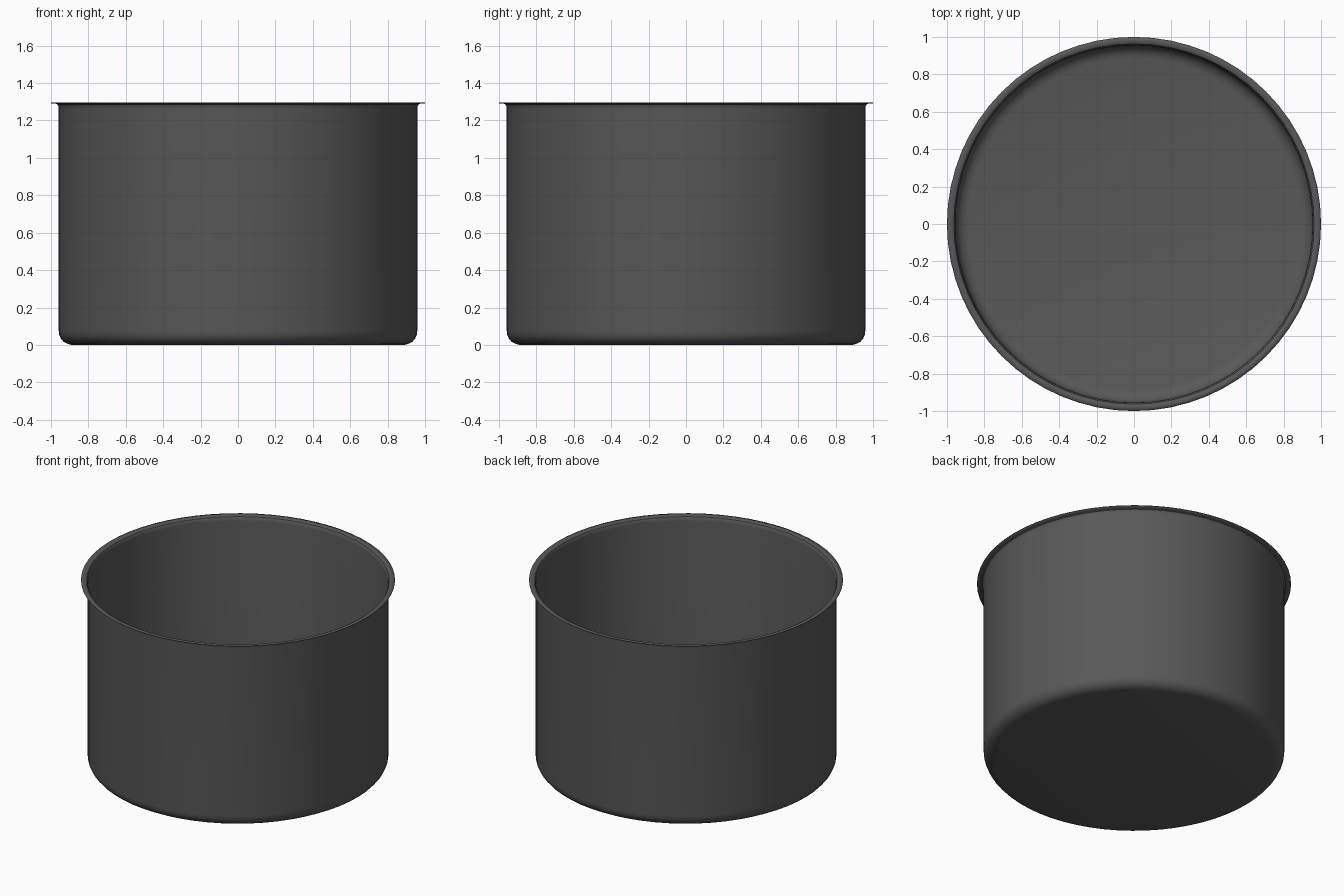
import bpy, bmesh, math

if "Cube" in bpy.data.objects:
    bpy.data.objects.remove(bpy.data.objects["Cube"])

SIDES = 64

# Outer profile (radius, height): base edge, rounded corner, wall, flared lip
profile = [(0.89, 0.0), (0.912, 0.006), (0.932, 0.017), (0.947, 0.034),
           (0.956, 0.054), (0.959, 0.08), (0.959, 1.262), (0.961, 1.277),
           (0.966, 1.286), (0.976, 1.291), (1.0, 1.292)]

# Pot shell, spun around z
bm = bmesh.new()
rings = []
for r, z in profile:
    rings.append([bm.verts.new((r * math.cos(2 * math.pi * i / SIDES),
                                r * math.sin(2 * math.pi * i / SIDES), z))
                  for i in range(SIDES)])
for low, high in zip(rings, rings[1:]):
    for i in range(SIDES):
        j = (i + 1) % SIDES
        bm.faces.new((low[i], low[j], high[j], high[i]))

# Flat base
bm.faces.new(list(reversed(rings[0])))

mesh = bpy.data.meshes.new("pot")
bm.to_mesh(mesh)
bm.free()
pot = bpy.data.objects.new("pot", mesh)
bpy.context.collection.objects.link(pot)

# Thin sheet-metal thickness, growing inwards
solid = pot.modifiers.new("thickness", 'SOLIDIFY')
solid.thickness = 0.004
solid.offset = -1

# Smooth shading with crisp rim
bpy.context.view_layer.objects.active = pot
pot.select_set(True)
bpy.ops.object.shade_smooth_by_angle(angle=math.radians(30))

# Dark grey metal
metal = bpy.data.materials.new("dark_grey")
metal.diffuse_color = (0.1, 0.1, 0.1, 1)
metal.use_nodes = True
metal.node_tree.nodes["Principled BSDF"].inputs["Base Color"].default_value = metal.diffuse_color
mesh.materials.append(metal)
